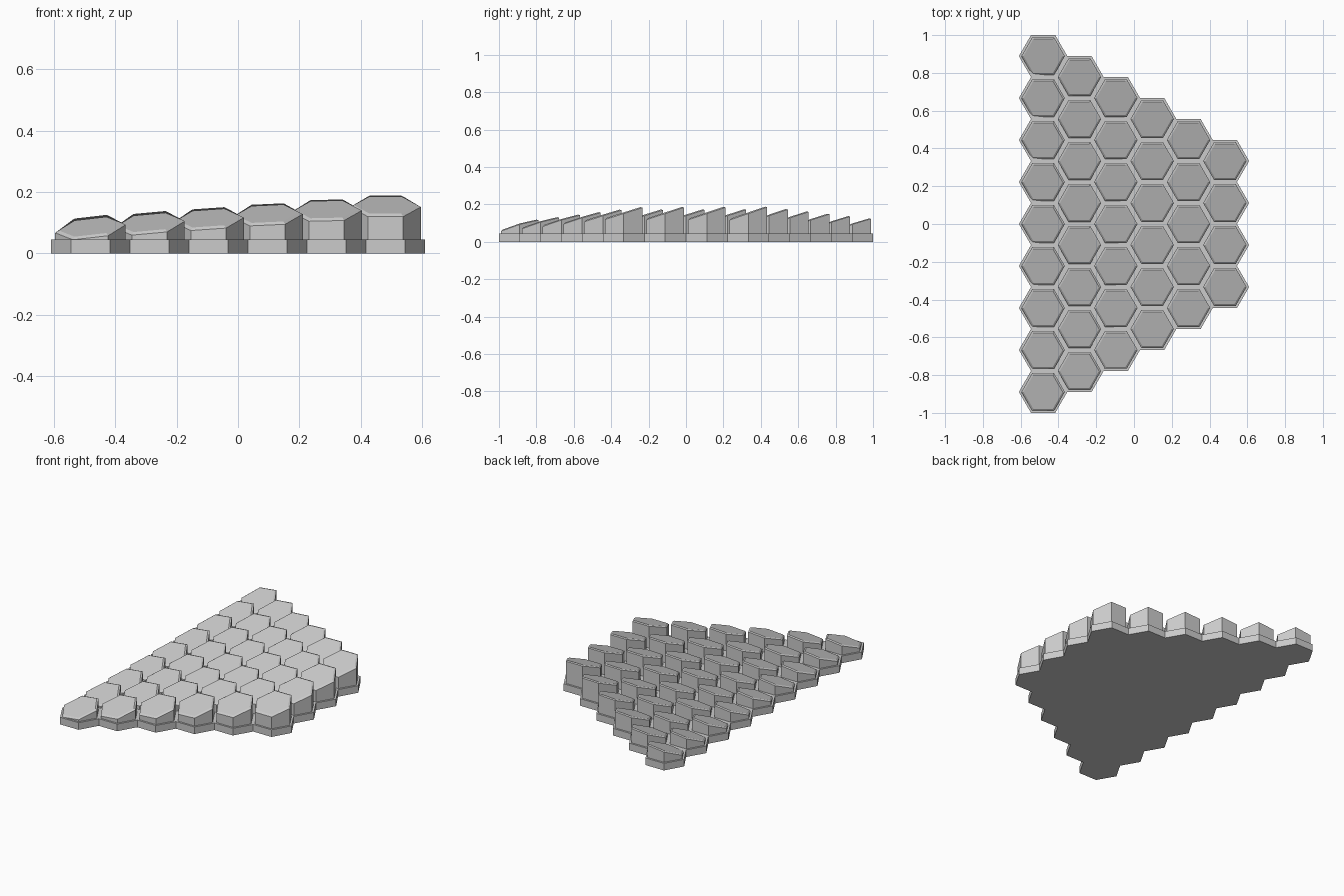
import bpy
import bmesh
from math import cos, sin, pi, sqrt
from mathutils import Vector

if "Cube" in bpy.data.objects:
    bpy.data.objects.remove(bpy.data.objects["Cube"], do_unlink=True)

COLUMNS = 6
PITCH = 2 / 9                 # spacing of cells along a column
CELL_R = PITCH / sqrt(3)      # corner radius of a base cell
TILE_R = 0.115                # corner radius of a raised tile
BASE_H = 0.045
EDGE_W, EDGE_D = 0.010, 0.0065  # chamfer width and depth

grey = bpy.data.materials.new("light_grey")
grey.use_nodes = True
grey.diffuse_color = (0.6, 0.6, 0.6, 1)
grey.node_tree.nodes["Principled BSDF"].inputs["Base Color"].default_value = (0.6, 0.6, 0.6, 1)


def finish(bm, name):
    bmesh.ops.recalc_face_normals(bm, faces=bm.faces[:])
    mesh = bpy.data.meshes.new(name)
    bm.to_mesh(mesh)
    bm.free()
    mesh.materials.append(grey)
    obj = bpy.data.objects.new(name, mesh)
    bpy.context.collection.objects.link(obj)
    return obj


def hexagon(radius):
    return [Vector((radius * cos(i * pi / 3), radius * sin(i * pi / 3), 0)) for i in range(6)]


# Cell centres: each column is one cell shorter than the last
cells = []
for col in range(COLUMNS):
    count = 9 - col
    for row in range(count):
        x = (col - (COLUMNS - 1) / 2) * 1.5 * CELL_R
        y = (row - (count - 1) / 2) * PITCH
        cells.append((col, row, x, y))

# Base slab: joined cells raised as one plate
bm = bmesh.new()
for col, row, x, y in cells:
    bm.faces.new([bm.verts.new(p + Vector((x, y, 0))) for p in hexagon(CELL_R)])
bmesh.ops.remove_doubles(bm, verts=bm.verts[:], dist=0.001)
bmesh.ops.dissolve_faces(bm, faces=bm.faces[:])
raised = bmesh.ops.extrude_face_region(bm, geom=bm.faces[:], use_keep_orig=True)
for v in raised["geom"]:
    if isinstance(v, bmesh.types.BMVert):
        v.co.z = BASE_H
finish(bm, "base_slab")


def add_tile(col, row, x, y):
    """Hexagonal post with a tilted, chamfered top."""
    height = 0.080 + 0.0142 * col
    slope_x = 0.115 * (1 - col / (COLUMNS - 1))
    slope_y = 0.33 + 0.04 * y
    bm = bmesh.new()

    def ring(radius, lift):
        return [bm.verts.new((x + p.x, y + p.y,
                              height + lift + slope_x * p.x + slope_y * p.y))
                for p in hexagon(radius)]

    foot = [bm.verts.new((x + p.x, y + p.y, BASE_H / 3)) for p in hexagon(TILE_R)]
    rim = ring(TILE_R, 0)
    top = ring(TILE_R - EDGE_W * 2 / sqrt(3), EDGE_D)
    for low, high in ((foot, rim), (rim, top)):
        for i in range(6):
            j = (i + 1) % 6
            bm.faces.new((low[i], low[j], high[j], high[i]))
    bm.faces.new(top)
    bm.faces.new(foot[::-1])
    finish(bm, f"tile_column_{col + 1}_row_{row + 1}")


# Raised tiles
for cell in cells:
    add_tile(*cell)
